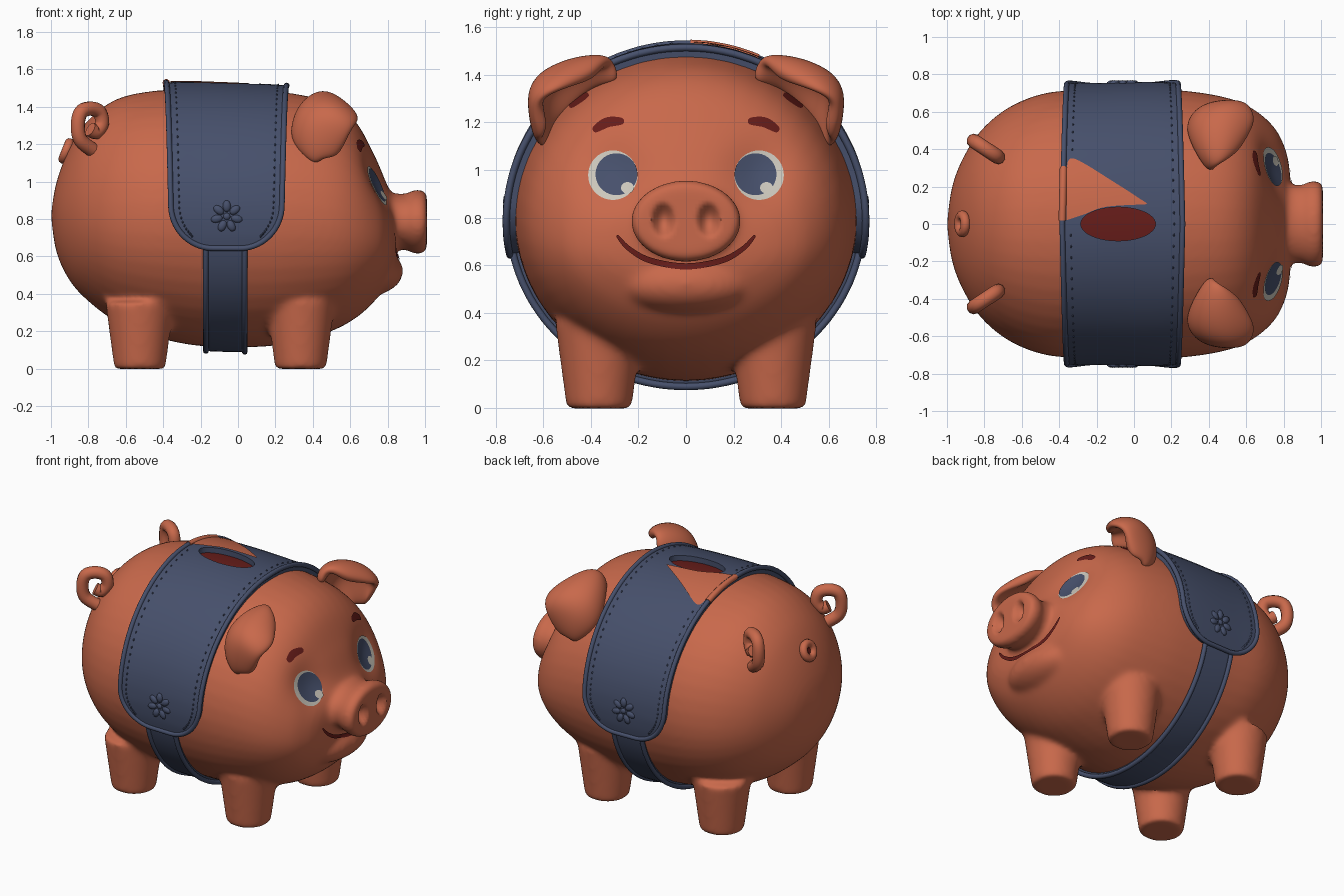
import bpy, bmesh
from math import sin, cos, pi, sqrt, radians, exp
from mathutils import Vector, Matrix
from mathutils.bvhtree import BVHTree

if "Cube" in bpy.data.objects:
    bpy.data.objects.remove(bpy.data.objects["Cube"])


def material(name, rgb):
    m = bpy.data.materials.new(name)
    m.use_nodes = True
    m.diffuse_color = (*rgb, 1)
    m.node_tree.nodes["Principled BSDF"].inputs["Base Color"].default_value = (*rgb, 1)
    return m


CLAY = material("terracotta", (0.58, 0.14, 0.07))
BLUE = material("slate blue", (0.062, 0.08, 0.148))
RED = material("dark red", (0.135, 0.012, 0.01))
WHITE = material("eye white", (0.6, 0.57, 0.5))


def add(name, data, mat):
    ob = bpy.data.objects.new(name, data)
    bpy.context.scene.collection.objects.link(ob)
    data.materials.append(mat)
    return ob

def from_bm(name, bm, mat):
    me = bpy.data.meshes.new(name)
    bm.to_mesh(me)
    bm.free()
    me.shade_smooth()
    return add(name, me, mat)

def bake(ob, mat):
    dg = bpy.context.evaluated_depsgraph_get()
    me = bpy.data.meshes.new_from_object(ob.evaluated_get(dg))
    ob.modifiers.clear()
    ob.data = me
    me.materials.clear()
    me.materials.append(mat)
    me.shade_smooth()

def grid(rows):
    bm = bmesh.new()
    vs = [[bm.verts.new(p) for p in row] for row in rows]
    for a, b in zip(vs, vs[1:]):
        for j in range(len(a) - 1):
            bm.faces.new((a[j], a[j + 1], b[j + 1], b[j]))
    return bm

def tube(name, pts, radius, mat, closed=False):
    cu = bpy.data.curves.new(name, 'CURVE')
    cu.dimensions = '3D'
    cu.bevel_depth, cu.bevel_resolution = radius, 3
    cu.use_fill_caps = True
    sp = cu.splines.new('POLY')
    sp.points.add(len(pts) - 1)
    for q, p in zip(sp.points, pts):
        q.co = (*p, 1)
    sp.use_cyclic_u = closed
    add(name, cu, mat)

def spline(pts, steps=6):
    # Smooth curve through points of any dimension
    out = []
    for i in range(len(pts) - 1):
        a, b, c, d = (pts[max(0, min(len(pts) - 1, i + k))] for k in (-1, 0, 1, 2))
        for s in range(steps):
            t = s / steps
            out.append([0.5 * (2 * q + (r - p) * t + (2 * p - 5 * q + 4 * r - w) * t * t
                               + (3 * q - p - 3 * r + w) * t ** 3)
                        for p, q, r, w in zip(a, b, c, d)])
    return out + [list(pts[-1])]

def loft(bm, stations, n=48):
    # Oval rings along x: (x, top, widest height, bottom, half width)
    rings = []
    for x, top, mid, bot, w in spline(stations):
        ring = []
        for k in range(n):
            a = 2 * pi * k / n
            h = top - mid if sin(a) > 0 else mid - bot
            ring.append(bm.verts.new((x, w * cos(a), mid + h * sin(a))))
        rings.append(ring)
    for a, b in zip(rings, rings[1:]):
        for k in range(n):
            bm.faces.new((a[k - 1], a[k], b[k], b[k - 1]))
    bm.faces.new(rings[0][::-1])
    bm.faces.new(rings[-1])

def ball(bm, loc, scale, rot=Matrix(), sub=2):
    m = Matrix.Translation(loc) @ rot @ Matrix.Diagonal((*scale, 1))
    bmesh.ops.create_icosphere(bm, subdivisions=sub, radius=1, matrix=m)


# Body, snout, chin and legs fused into one soft skin
bm = bmesh.new()
loft(bm, [(-1, .83, .82, .81, .01), (-.97, 1.0, .82, .62, .21), (-.9, 1.18, .82, .47, .38),
          (-.8, 1.33, .81, .36, .52), (-.65, 1.44, .8, .25, .635), (-.45, 1.485, .8, .17, .705),
          (-.2, 1.495, .8, .12, .715), (.1, 1.485, .8, .115, .72), (.3, 1.47, .79, .14, .71),
          (.5, 1.42, .77, .2, .675), (.63, 1.32, .74, .27, .62), (.73, 1.14, .71, .36, .54),
          (.79, 1.0, .69, .45, .45), (.83, .9, .68, .55, .31), (.85, .71, .7, .69, .01)])
loft(bm, [(.7, .94, .785, .62, .24), (.86, .935, .785, .635, .21), (.9, .935, .785, .635, .21),
          (.94, .955, .785, .615, .23), (.985, .955, .785, .615, .23), (1.01, .935, .785, .635, .21)])
ball(bm, (.7, 0, .52), (.185, .3, .13), sub=3)
for x in (-.525, .335):
    for y in (-.365, .365):
        bmesh.ops.create_cone(bm, cap_ends=True, segments=32, radius1=.137, radius2=.185,
                              depth=.36, matrix=Matrix.Translation((x, y, .178)))
body = from_bm("body", bm, CLAY)
rm = body.modifiers.new("fuse", 'REMESH')
rm.mode, rm.voxel_size = 'VOXEL', .014
sm = body.modifiers.new("soften", 'SMOOTH')
sm.factor, sm.iterations = .5, 24
bake(body, CLAY)
# Nostril dents and shallow eye sockets
for v in body.data.vertices:
    x, y, z = v.co.x, abs(v.co.y), v.co.z
    d = ((y - .095) / .05) ** 2 + ((z - .79) / .075) ** 2
    if x > .95 and d < 1:
        v.co.x -= .055 * (1 - d) ** 1.2
    elif .5 < x < .88:
        v.co.x -= .045 * exp(-((y - .3) / .13) ** 2 - ((z - .99) / .13) ** 2)


def tree_of(ob):
    return BVHTree.FromPolygons([v.co.copy() for v in ob.data.vertices],
                                [tuple(p.vertices) for p in ob.data.polygons])

skin = tree_of(body)

def plate(name, rows, tree, lift, mat, axis='X'):
    # Thin painted shape dropped on a surface along one axis
    ray = Vector((-1, 0, 0)) if axis == 'X' else Vector((0, 0, -1))
    out = []
    for row in rows:
        starts = [Vector((3, u, v)) if axis == 'X' else Vector((u, v, 3)) for u, v in row]
        out.append([tree.ray_cast(o, ray)[0] - ray * lift for o in starts])
    bm = grid(out)
    bmesh.ops.remove_doubles(bm, verts=bm.verts, dist=1e-5)
    bm.normal_update()
    if sum(f.normal.dot(ray) for f in bm.faces) > 0:
        bmesh.ops.reverse_faces(bm, faces=bm.faces)
    from_bm(name, bm, mat)

def disc(u, v, ru, rv, rings=6, n=40):
    return [[(u + ru * i / rings * cos(2 * pi * k / n), v + rv * i / rings * sin(2 * pi * k / n))
             for k in range(n + 1)] for i in range(rings + 1)]

def stroke(pts, width):
    # Tapered brush stroke through 2D points
    mid = spline(pts, 10)
    top, bot = [], []
    for i, (u, v) in enumerate(mid):
        a, b = mid[max(i - 1, 0)], mid[min(i + 1, len(mid) - 1)]
        t = Vector((b[0] - a[0], b[1] - a[1])).normalized()
        h = width / 2 * (.25 + .75 * sqrt(abs(sin(pi * i / (len(mid) - 1)))))
        top.append((u - t.y * h, v + t.x * h))
        bot.append((u + t.y * h, v - t.x * h))
    return [top, mid, bot]


# Face, ears and curls on both sides
EAR = [[(.42, .27, 1.36), (.34, .38, 1.36), (.28, .5, 1.24), (.32, .57, 1.16), (.42, .59, 1.08)],
       [(.43, .3, 1.45), (.38, .41, 1.45), (.33, .55, 1.4), (.37, .63, 1.3), (.45, .62, 1.12)],
       [(.48, .33, 1.46), (.49, .43, 1.47), (.5, .58, 1.43), (.51, .66, 1.35), (.53, .61, 1.12)],
       [(.54, .38, 1.39), (.61, .47, 1.36), (.66, .56, 1.33), (.61, .64, 1.28), (.56, .59, 1.19)]]
CURL = [(.03, -.16), (-.06, -.1), (-.08, -.02), (-.06, .05), (0, .07), (.06, .05),
        (.075, -.01), (.04, -.055), (0, -.04)]
for s, side in ((1, "left"), (-1, "right")):
    plate(side + "_eye", disc(.307 * s, .978, .104, .104), skin, .005, WHITE)
    plate(side + "_iris", disc(.292 * s, .982, .088, .088), skin, .008, BLUE)
    plate(side + "_eye_glint", disc(.292 * s + .046, .925, .027, .024), skin, .01, WHITE)
    plate(side + "_brow", stroke([(.39 * s, 1.165), (.33 * s, 1.2), (.26 * s, 1.205)], .042),
          skin, .006, RED)
    plate(side + "_ear_shadow", stroke([(.49 * s, 1.265), (.45 * s, 1.295), (.41 * s, 1.32)], .03),
          skin, .006, RED)
    ear = from_bm(side + "_ear", grid([[(x, y * s, z) for x, y, z in r] for r in EAR]), CLAY)
    so = ear.modifiers.new("thickness", 'SOLIDIFY')
    so.thickness, so.offset = .07, 0
    ear.modifiers.new("round", 'SUBSURF').levels = 3
    bake(ear, CLAY)
    tube(side + "_curl", [(-.79 + .83 * u, s * (.4 - .55 * u), 1.32 + v)
                          for u, v in spline(CURL)], .039, CLAY)
plate("mouth", stroke([(-.29, .725), (-.24, .67), (-.15, .62), (0, .595), (.15, .62),
                       (.24, .67), (.29, .725)], .026), skin, .007, RED)

# Small ringed hole at the rear
spot = skin.ray_cast(Vector((-3, .001, 1.16)), Vector((1, 0, 0)))[0]
frame = Matrix.Translation(spot) @ Vector((-.93, 0, .37)).to_track_quat('Z', 'Y').to_matrix().to_4x4()
tube("rear_ring", [frame @ Vector((.046 * cos(k * pi / 12), .046 * sin(k * pi / 12), .01))
                   for k in range(24)], .026, CLAY, True)
bm = bmesh.new()
bmesh.ops.create_circle(bm, cap_ends=True, segments=24, radius=.045,
                        matrix=frame @ Matrix.Translation((0, 0, .012)))
from_bm("rear_hole", bm, RED)


# Blanket and girth follow the skin around the x axis
def wrap(x, a, lift):
    d = Vector((0, sin(a), cos(a)))
    return skin.ray_cast(Vector((x, 0, .8)) + d * 2, -d)[0] + d * lift

END, MID = radians(102), -.062

def half_width(a, inset=0):
    hw, r = .322 - .03 * abs(a) / END, .22
    d = max(0, min(r, (END - abs(a)) * .73))
    return hw - r + sqrt(r * r - (r - d) ** 2) - inset

def band(name, angles, width, lift, centre, cols=20):
    rows = [[wrap(centre + width(a) * (2 * j / cols - 1), a, lift) for j in range(cols + 1)]
            for a in angles]
    ob = from_bm(name, grid(rows), BLUE)
    edge = [r[-1] for r in rows] + rows[-1][-2:0:-1] + [r[0] for r in rows[::-1]] + rows[0][1:-1]
    so = ob.modifiers.new("thickness", 'SOLIDIFY')
    so.thickness, so.offset = .055, -1
    tube(name + "_piping", edge, .015, BLUE, True)
    return ob

blanket = band("blanket", [END * sin(pi / 2 * k / 50) for k in range(-50, 51)],
               half_width, .04, MID)
band("girth", [radians(98 + 164 * k / 60) for k in range(61)], lambda a: .104, .025, -.068, 8)

# Torn clay patch beside the coin slot, running over the blanket's rear edge
plate("clay_patch", [
    [(p[0] + (q[0] - p[0]) * t / 8, p[1] + (q[1] - p[1]) * t / 8) for p, q in zip(
        spline([(-.362, .02), (-.27, .05), (-.15, .092), (.06, .105)]),
        spline([(-.36, .3), (-.32, .35), (-.1, .22), (.07, .11)]))]
    for t in range(9)], tree_of(blanket), .007, CLAY, 'Z')
tube("clay_patch_edge", [wrap(MID - half_width(k / 40), k / 40, .039) for k in range(1, 18)],
     .02, CLAY)

# Coin slot cut through the blanket with a dark floor
bm = bmesh.new()
bmesh.ops.create_cone(bm, cap_ends=True, segments=48, radius1=1, radius2=1, depth=1,
                      matrix=Matrix.Translation((-.085, 0, 1.5)) @ Matrix.Diagonal((.2, .09, .5, 1)))
cutter = from_bm("slot_cutter", bm, RED)
cut = blanket.modifiers.new("slot", 'BOOLEAN')
cut.object, cut.operation = cutter, 'DIFFERENCE'
bake(blanket, BLUE)
bpy.data.objects.remove(cutter)
plate("slot_floor", disc(-.085, 0, .215, .105), skin, .004, RED, 'Z')

# Stitches, left out under the patch, and flower emblems
bm = bmesh.new()
for k in range(-32, 33):
    a = radians(97) * sin(pi / 2 * k / 32)
    for s in (-1, 1):
        if s > 0 or not 0 <= a < .55:
            ball(bm, wrap(MID + s * half_width(a, .045), a, .038), (.005, .009, .009), sub=1)
from_bm("stitches", bm, BLUE)
for s, side in ((1, "left"), (-1, "right")):
    bm = bmesh.new()
    hub = wrap(-.06, s * radians(89), .036)
    ball(bm, hub, (.02, .015, .02))
    for k in range(7):
        a = 2 * pi * k / 7 + pi / 2
        ball(bm, hub + Vector((cos(a) * .055, 0, sin(a) * .055)), (.033, .016, .022),
             Matrix.Rotation(-a, 4, 'Y'))
    from_bm(side + "_flower", bm, BLUE)

for ob in bpy.context.scene.objects:
    ob.select_set(ob.type == 'MESH')
bpy.context.view_layer.objects.active = body
bpy.ops.object.shade_smooth_by_angle(angle=radians(50))
